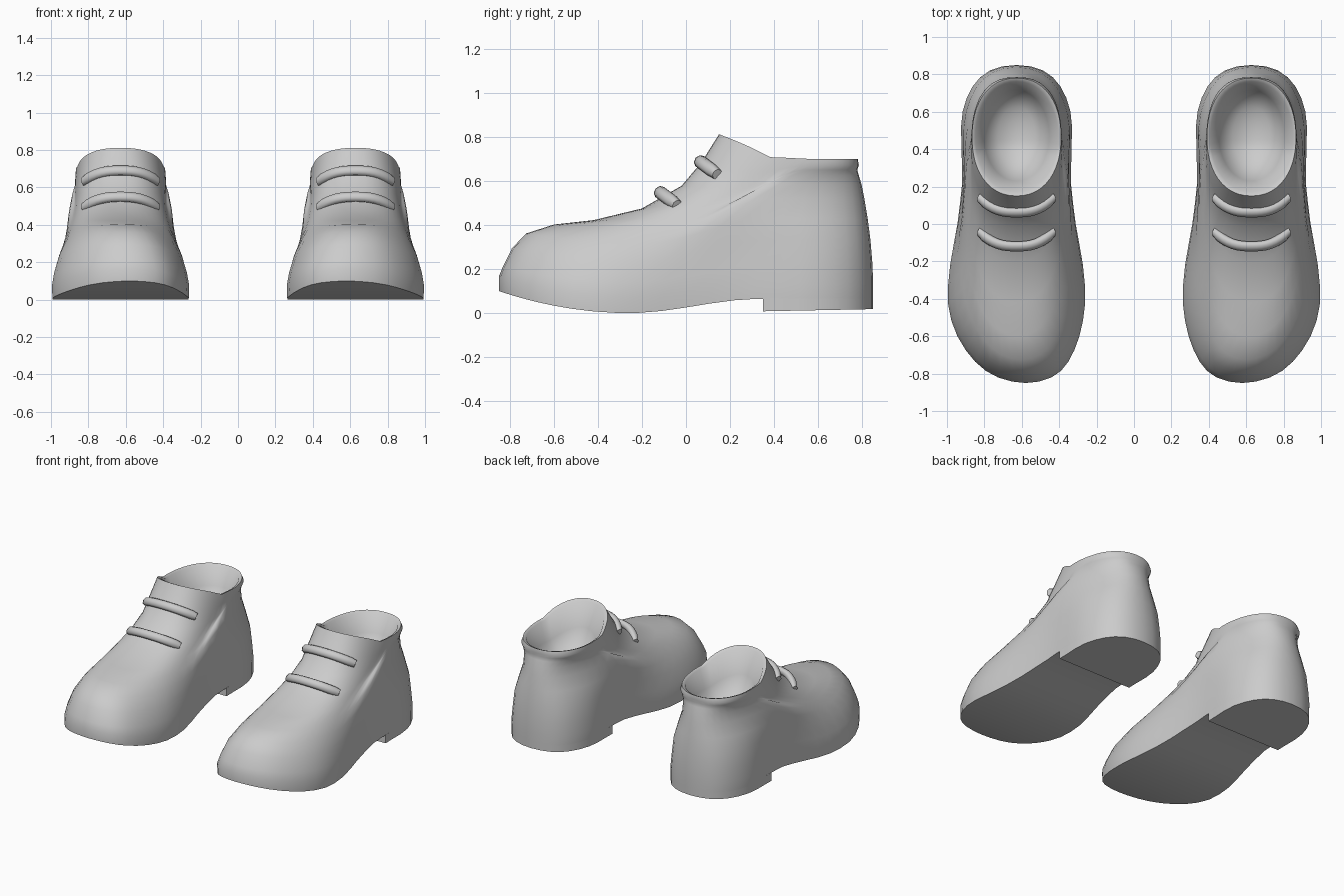
import bpy, bmesh, math

if "Cube" in bpy.data.objects:
    bpy.data.objects.remove(bpy.data.objects["Cube"])

grey = bpy.data.materials.new("plain grey")
grey.use_nodes = True
COL = (0.6, 0.6, 0.6, 1)
grey.diffuse_color = COL
grey.node_tree.nodes["Principled BSDF"].inputs["Base Color"].default_value = COL

N = 24          # points along half a ring
CENTRE = 0.628  # distance of each shoe from the middle

# Sole half outline: (position from toe to heel, width fraction)
SOLE = [(0, 0), (.005, .22), (.017, .38), (.038, .54), (.067, .67), (.103, .78), (.146, .875), (.195, .945),
        (.27, 1), (.38, .95), (.5, .85), (.62, .78), (.74, .79), (.82, .80), (.88, .755), (.933, .63),
        (.962, .52), (.983, .38), (.996, .2), (1, 0)]

# Rings from sole to collar, then down the inside:
# front y, front z, mid z, back y, back z, half width, roundness, squareness, front drop
RINGS = [
    (-.85, .10, .00, .85, .065, .37, 0, 2, 2),
    (-.85, .165, .07, .85, .13, .372, 0, 2, 2),
    (-.832, .21, .14, .847, .22, .362, .05, 2, 2),
    (-.79, .295, .235, .838, .33, .337, .2, 2.2, 2),
    (-.725, .362, .315, .825, .43, .308, .6, 2.2, 2),
    (-.60, .402, .375, .81, .52, .282, .9, 2.2, 2),
    (-.42, .422, .43, .797, .585, .262, 1, 2.3, 2),
    (-.20, .475, .495, .785, .625, .248, 1, 2.4, 2),
    (-.02, .578, .565, .778, .65, .243, 1, 2.5, 2),
    (.07, .685, .64, .785, .672, .242, 1, 2.5, 1.5),
    (.15, .812, .708, .78, .70, .238, 1, 2.2, .8),
    (.172, .80, .70, .762, .692, .22, 1, 2.1, .8),
    (.23, .64, .57, .715, .57, .175, 1, 2, 1.2),
    (.31, .48, .46, .63, .46, .10, 1, 2, 1.2),
]


def sole_width(u):
    for (a, wa), (b, wb) in zip(SOLE, SOLE[1:]):
        if u <= b:
            return wa + (wb - wa) * (u - a) / (b - a)
    return 0


def place(side, x, y, z):
    # toes lean a little towards the middle
    lean = 0.05 * max(0, (-y - .4) / .45) ** 2
    return (side * (CENTRE - lean + x), y, z)


def half_ring(k):
    yf, zf, zm, yb, zb, w, r, square, drop = RINGS[k]
    pts = []
    for j in range(N + 1):
        u = (1 - math.cos(math.pi * j / N)) / 2
        egg = max(0, 1 - abs(2 * u - 1) ** square) ** (1 / square)
        x = w * ((1 - r) * sole_width(u) + r * egg)
        y = yf + (yb - yf) * u
        if u < .35:
            z = zm + (zf - zm) * (1 - u / .35) ** drop
        else:
            t = min(1, (u - .35) / .35)
            z = zm + (zb - zm) * t * t * (3 - 2 * t)
        if 3 <= k <= 4:      # raised heel counter
            x *= 1 + .04 * min(1, max(0, (y - .2) / .25))
        pts.append((x, y, z))
    return pts


def full_ring(k):
    h = half_ring(k)
    return h + [(-x, y, z) for x, y, z in h[-2:0:-1]]


def finish(bm, name, angle=40):
    bmesh.ops.recalc_face_normals(bm, faces=bm.faces)
    me = bpy.data.meshes.new(name)
    bm.to_mesh(me)
    bm.free()
    me.materials.append(grey)
    ob = bpy.data.objects.new(name, me)
    bpy.context.collection.objects.link(ob)
    bpy.ops.object.select_all(action='DESELECT')
    ob.select_set(True)
    bpy.context.view_layer.objects.active = ob
    bpy.ops.object.shade_smooth_by_angle(angle=math.radians(angle))


def cap(bm, ring):
    # close a ring with strips from side to side
    m = len(ring)
    for j in range(N):
        quad = [ring[j], ring[j + 1], ring[(m - j - 1) % m], ring[(m - j) % m]]
        bm.faces.new(list(dict.fromkeys(quad)))


def build_body(side, label):
    bm = bmesh.new()
    rings = [[bm.verts.new(place(side, *p)) for p in full_ring(k)] for k in range(len(RINGS))]
    m = 2 * N
    for lo, hi in zip(rings, rings[1:]):
        for j in range(m):
            bm.faces.new((lo[j], lo[(j + 1) % m], hi[(j + 1) % m], hi[j]))
    cap(bm, rings[0])
    cap(bm, rings[-1])
    finish(bm, label + "_shoe_body", 60)


def build_heel(side, label):
    bm = bmesh.new()
    outline = [p for p in full_ring(0) if p[1] > .36]
    x0 = outline[0][0]
    outline = [(x0, .35, 0)] + outline + [(-x0, .35, 0)]
    top = [bm.verts.new(place(side, x, y, .068)) for x, y, z in outline]
    low = [bm.verts.new(place(side, x, y, .008 + .02 * (y - .35))) for x, y, z in outline]
    bm.faces.new(top)
    bm.faces.new(low)
    for j in range(len(top)):
        i = (j + 1) % len(top)
        bm.faces.new((top[j], top[i], low[i], low[j]))
    finish(bm, label + "_heel")


def build_lace(side, label, num, y, z):
    # arched tube, drooping back and down at both ends
    bm = bmesh.new()
    loops = []
    for i in range(-8, 9):
        s = i / 8
        bend = abs(s) ** 2.6
        c = (.2 * s, y + .08 * bend, z - .06 * bend)
        r = .03 if abs(i) < 8 else .025
        loop = []
        for q in range(8):
            a = math.tau * q / 8
            # flattened section, wide along the slope of the instep
            p, n = r * math.cos(a), .8 * r * math.sin(a)
            loop.append(bm.verts.new(place(side, c[0] + n * .6 * s, c[1] + p * .66 - n * .75,
                                           c[2] + p * .75 + n * .66)))
        loops.append(loop)
    for a, b in zip(loops, loops[1:]):
        for q in range(8):
            bm.faces.new((a[q], a[(q + 1) % 8], b[(q + 1) % 8], b[q]))
    bm.faces.new(loops[0])
    bm.faces.new(loops[-1])
    finish(bm, f"{label}_lace_{num}", 60)


for side, label in ((1, "left"), (-1, "right")):
    build_body(side, label)
    build_heel(side, label)
    build_lace(side, label, 1, .062, .69)
    build_lace(side, label, 2, -.12, .55)
